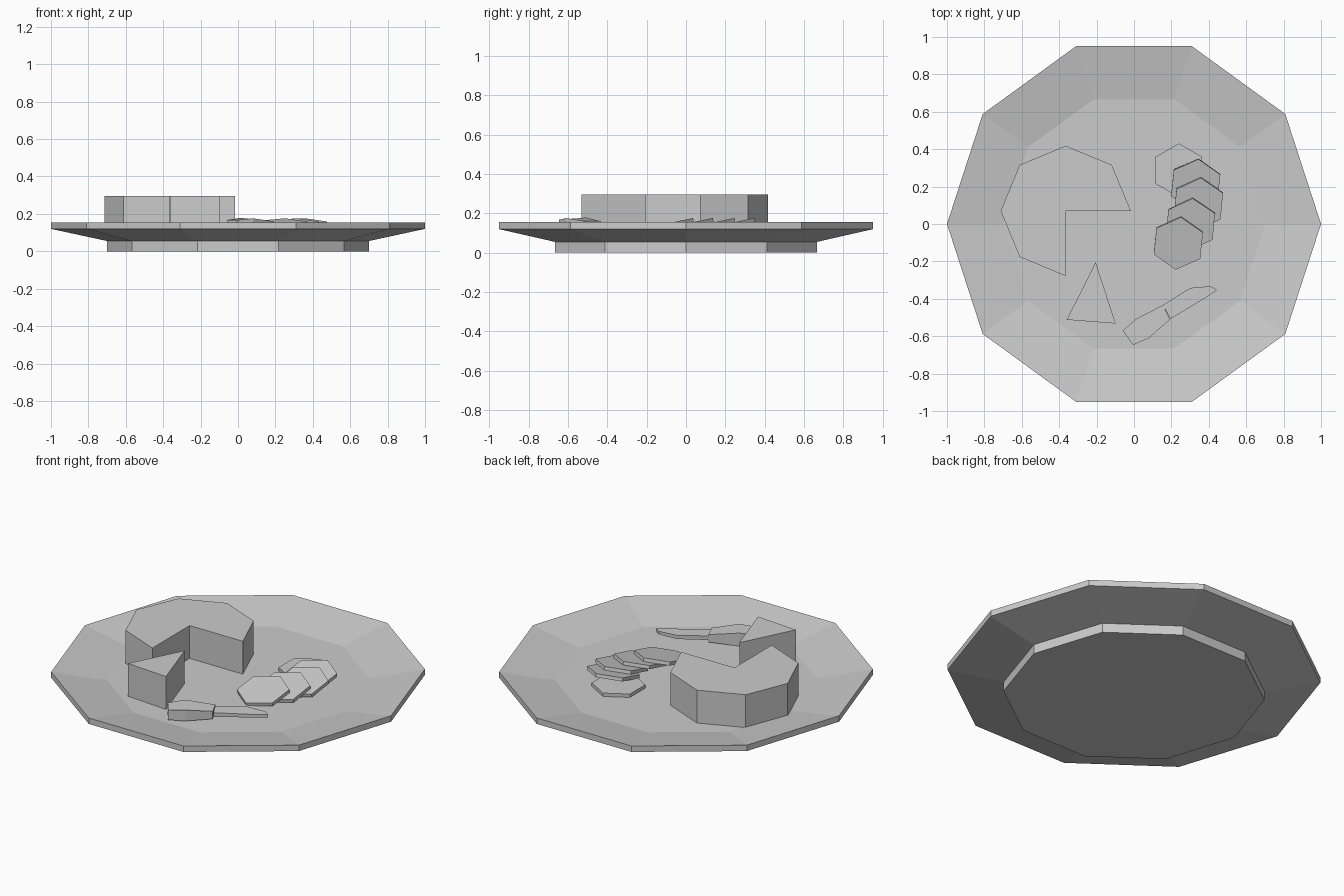
import bpy, bmesh, math
from mathutils import Matrix

if "Cube" in bpy.data.objects:
    bpy.data.objects.remove(bpy.data.objects["Cube"])

FLOOR = 0.102


def finish(name, bm):
    bmesh.ops.recalc_face_normals(bm, faces=bm.faces)
    mesh = bpy.data.meshes.new(name)
    bm.to_mesh(mesh)
    bm.free()
    obj = bpy.data.objects.new(name, mesh)
    bpy.context.collection.objects.link(obj)
    return obj


def loft(name, rings, matrix=None):
    """Skin closed rings of equal length and cap both ends."""
    bm = bmesh.new()
    rows = [[bm.verts.new(p) for p in ring] for ring in rings]
    n = len(rows[0])
    for a, b in zip(rows, rows[1:]):
        for i in range(n):
            j = (i + 1) % n
            bm.faces.new((a[i], a[j], b[j], b[i]))
    bm.faces.new(rows[0][::-1])
    bm.faces.new(rows[-1])
    if matrix:
        bmesh.ops.transform(bm, matrix=matrix, verts=bm.verts)
    return finish(name, bm)


def circle(r, n, z, start=0.0):
    return [(r * math.cos(start + math.tau * i / n),
             r * math.sin(start + math.tau * i / n), z) for i in range(n)]


def prism(name, points, z0, z1):
    return loft(name, [[(x, y, z) for x, y in points] for z in (z0, z1)])


# Ten-sided plate with foot and sloping rim
profile = [(0.7, 0), (0.7, 0.055), (1, 0.12), (1, 0.155), (0.7, FLOOR)]
loft("plate", [circle(r, 10, z) for r, z in profile])

# Octagonal cheese wheel with a quarter cut out
cx, cy, r = -0.365, 0.07, 0.348
wheel = [(cx, cy)] + [(cx + r * math.cos(i * math.pi / 4),
                       cy + r * math.sin(i * math.pi / 4)) for i in range(7)]
prism("cheese_wheel", wheel, FLOOR, 0.296)

# Cut wedge
prism("cheese_wedge", [(-0.205, -0.205), (-0.36, -0.512), (-0.098, -0.532)],
      FLOOR, 0.296)

# Overlapping hexagonal slices: x, y, z of base centre, tilt, turn
slices = [(0.24, 0.287, 0.102, 0.0, 0.0),
          (0.33, 0.21, 0.127, 0.21, 0.1),
          (0.345, 0.11, 0.127, 0.21, 0.09),
          (0.302, 0.0, 0.127, 0.21, 0.08),
          (0.237, -0.1, 0.127, 0.21, 0.1)]
for i, (x, y, z, tilt, turn) in enumerate(slices):
    m = (Matrix.Translation((x, y, z)) @ Matrix.Rotation(tilt, 4, 'X')
         @ Matrix.Rotation(-turn, 4, 'Z'))
    loft(f"slice_{i + 1}", [circle(0.144, 6, h, math.pi / 6) for h in (0, 0.02)], m)


# Knife: outline points as x, y, bottom z, top z
def slab(name, pts):
    loft(name, [[(x, y, a) for x, y, a, b in pts], [(x, y, b) for x, y, a, b in pts]])


slab("knife_handle", [(-0.06, -0.57, FLOOR, 0.167), (-0.005, -0.647, 0.11, 0.167),
                      (0.08, -0.61, 0.11, 0.176), (0.192, -0.51, 0.115, 0.16),
                      (0.155, -0.433, 0.115, 0.16), (0.01, -0.508, FLOOR, 0.179)])
slab("knife_blade", [(0.155, -0.433, 0.128, 0.152), (0.195, -0.508, 0.128, 0.152),
                     (0.39, -0.39, 0.13, 0.148), (0.444, -0.353, 0.132, 0.15),
                     (0.41, -0.332, 0.132, 0.15), (0.30, -0.342, 0.13, 0.152)])
